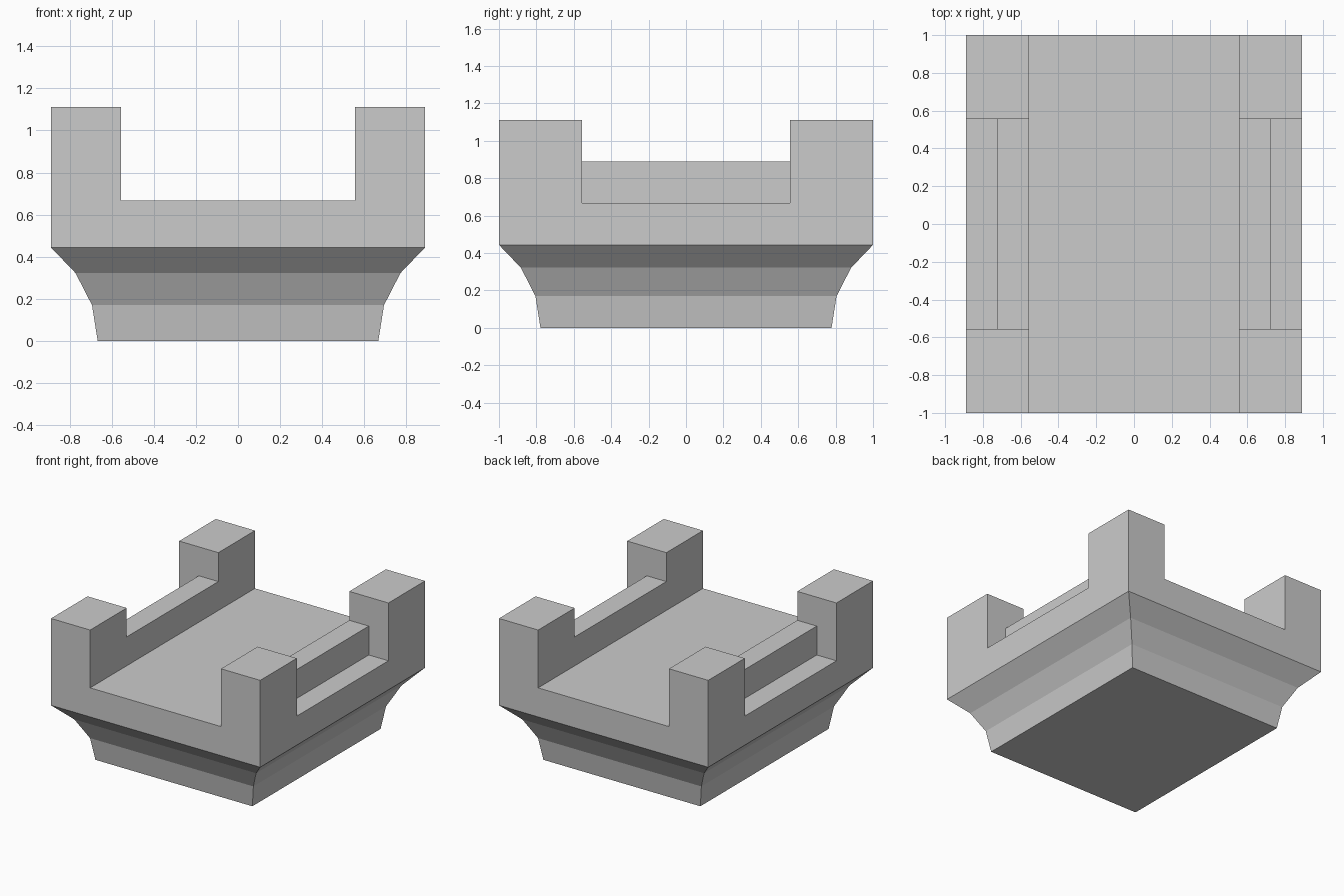
import bpy, bmesh, math

if "Cube" in bpy.data.objects:
    bpy.data.objects.remove(bpy.data.objects["Cube"])

HX, HY = 0.889, 1.0        # outer half width and half depth
POST = 0.556               # inner edge of the corner posts, in x and y
WALL = 0.722               # outer edge of the low side walls
XS = [-HX, -WALL, -POST, POST, WALL, HX]
YS = [-HY, -POST, POST, HY]

bm = bmesh.new()


def extrude(faces):
    """Extrude a patch of faces and return its new verts and faces."""
    geom = bmesh.ops.extrude_face_region(bm, geom=faces)["geom"]
    verts = [g for g in geom if isinstance(g, bmesh.types.BMVert)]
    return verts, [g for g in geom if isinstance(g, bmesh.types.BMFace)]


def raise_to(faces, z):
    """Extrude a patch straight up to height z."""
    verts, faces = extrude(faces)
    for v in verts:
        v.co.z = z
    return faces


def is_post(f):
    c = f.calc_center_median()
    return abs(c.x) > POST and abs(c.y) > POST


def is_side_wall(f):
    c = f.calc_center_median()
    return POST < abs(c.x) < WALL and abs(c.y) < POST


# underside, divided along the lines of the posts and walls
grid = [[bm.verts.new((x, y, 0)) for x in XS] for y in YS]
top = [bm.faces.new((grid[j][i], grid[j][i + 1], grid[j + 1][i + 1], grid[j + 1][i]))
       for j in range(len(YS) - 1) for i in range(len(XS) - 1)]
base = [(v, v.co.copy()) for row in grid for v in row]

# flared cove: (inset from the outer edge, height)
for inset, z in [(0.195, 0.17), (0.117, 0.322), (0, 0.444)]:
    verts, top = extrude(top)
    for v in verts:
        sx = (HX - inset) / HX
        sy = (HY - inset) / HY
        # snap from the previous ring's scale to this one
        prev = 0 if z == 0.17 else (0.195 if z == 0.322 else 0.117)
        v.co.x *= sx * HX / (HX - prev)
        v.co.y *= sy * HY / (HY - prev)
        v.co.z = z
for v, co in base:
    v.co.x = co.x * (HX - 0.222) / HX
    v.co.y = co.y * (HY - 0.222) / HY

# slab, then inner side walls, then corner posts
top = raise_to(top, 0.667)
top = raise_to([f for f in top if is_post(f) or is_side_wall(f)], 0.889)
raise_to([f for f in top if is_post(f)], 1.111)

# merge coplanar faces
bmesh.ops.recalc_face_normals(bm, faces=bm.faces[:])
bmesh.ops.dissolve_limit(bm, angle_limit=math.radians(1),
                         verts=bm.verts[:], edges=bm.edges[:])

mesh = bpy.data.meshes.new("flared_platform_with_posts")
bm.to_mesh(mesh)
bm.free()
platform = bpy.data.objects.new("flared_platform_with_posts", mesh)
bpy.context.collection.objects.link(platform)
bpy.context.view_layer.objects.active = platform
platform.select_set(True)
bpy.ops.object.shade_smooth_by_angle(angle=math.radians(30))
